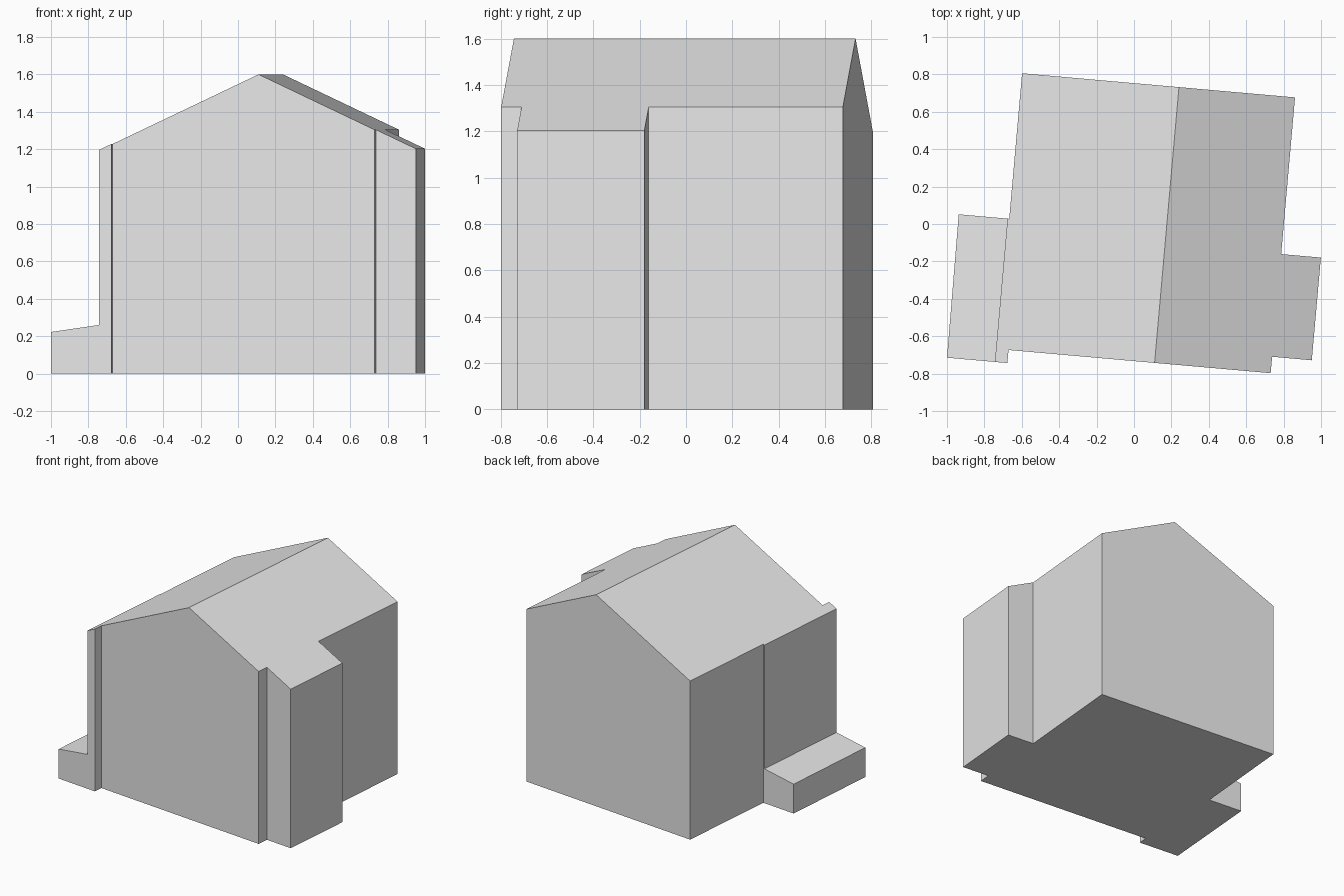
import bpy, bmesh
from math import radians
from mathutils import Matrix

cube = bpy.data.objects.get("Cube")
if cube:
    bpy.data.objects.remove(cube, do_unlink=True)

grey = bpy.data.materials.new("plain_grey")
grey.use_nodes = True
COLOUR = (0.8, 0.8, 0.8, 1)
grey.diffuse_color = COLOUR
grey.node_tree.nodes["Principled BSDF"].inputs["Base Color"].default_value = COLOUR

# The house is turned slightly about the vertical axis
TURN = Matrix.Rotation(radians(-5.05), 4, "Z")
RIDGE_X, RIDGE_Z, PITCH = 0.175, 1.6, 0.475


def roof_height(x):
    return RIDGE_Z - PITCH * abs(x - RIDGE_X)


def porch_height(x):
    return 0.26 + 0.145 * (x + 0.676)


def solid(name, loops, height):
    """Walls and floor round the joined loops, with one sloped top per loop."""
    bm = bmesh.new()
    tops = {}
    for loop in loops:
        for x, y in loop:
            if (x, y) not in tops:
                tops[x, y] = (bm.verts.new((x, y, 0)), bm.verts.new((x, y, height(x))))
    for loop in loops:
        bm.faces.new([tops[p][1] for p in loop])
    outline = [p for loop in loops for p in loop]
    outline = list(dict.fromkeys(outline))
    bm.faces.new([tops[p][0] for p in reversed(outline)])
    for a, b in zip(outline, outline[1:] + outline[:1]):
        bm.faces.new((tops[a][0], tops[b][0], tops[b][1], tops[a][1]))
    bmesh.ops.recalc_face_normals(bm, faces=bm.faces)
    bm.transform(TURN)
    mesh = bpy.data.meshes.new(name)
    bm.to_mesh(mesh)
    bm.free()
    mesh.materials.append(grey)
    obj = bpy.data.objects.new(name, mesh)
    bpy.context.collection.objects.link(obj)


# Gabled house: each half starts and ends on the ridge line
front, back = (RIDGE_X, -0.73), (RIDGE_X, 0.75)
right_half = [front, (0.798, -0.73), (0.798, -0.642), (1.011, -0.642),
              (1.011, -0.091), (0.798, -0.091), (0.798, 0.75), back]
left_half = [back, (-0.667, 0.75), (-0.667, -0.031), (-0.676, -0.031),
             (-0.676, -0.8), (-0.609, -0.8), (-0.609, -0.73), front]
solid("gabled_house", [right_half, left_half], roof_height)

# Low lean-to along the side wall
solid("side_porch", [[(-0.933, -0.8), (-0.676, -0.8), (-0.676, -0.031),
                      (-0.938, -0.031)]], porch_height)
